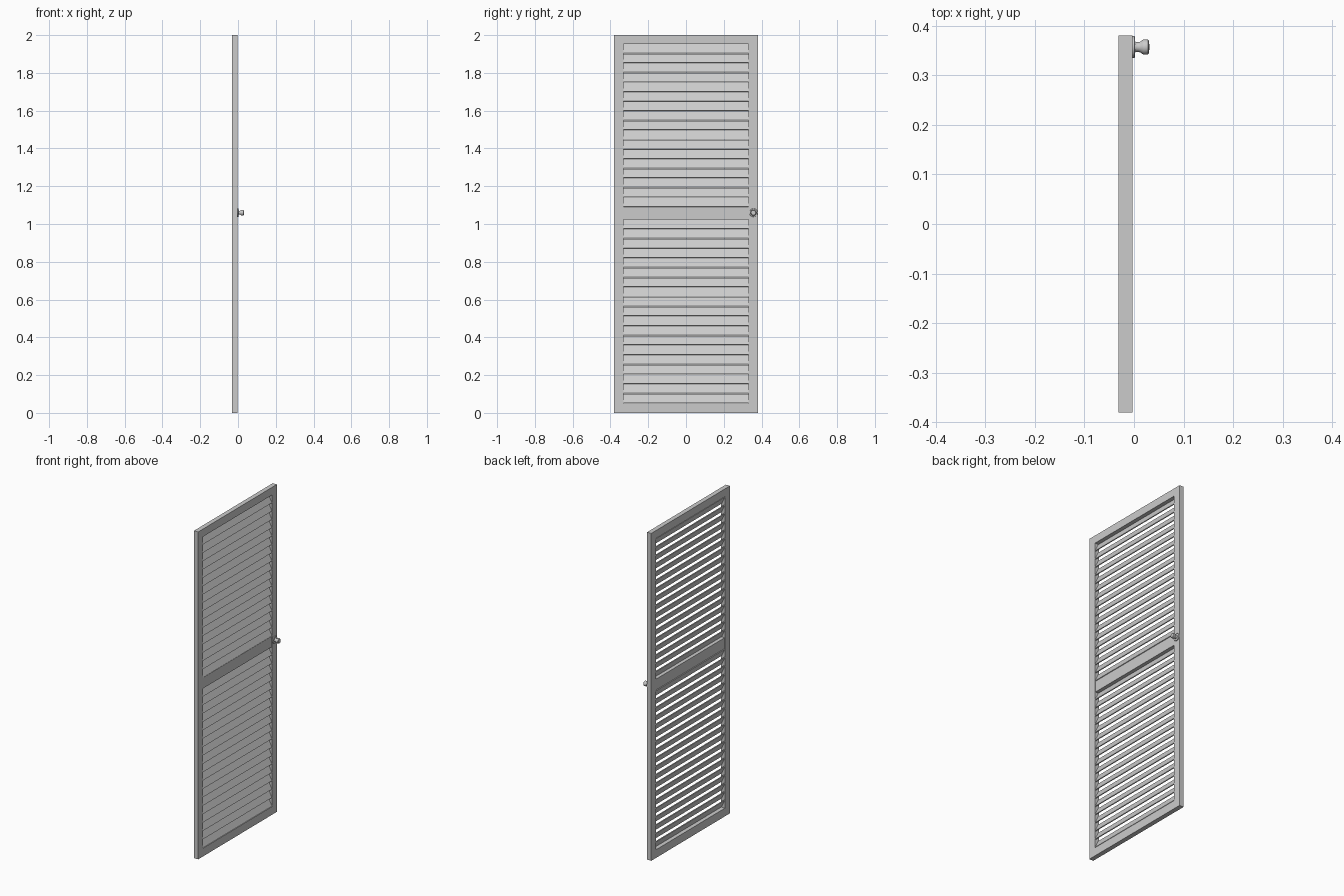
import bpy, bmesh, math
from mathutils import Matrix, Vector

if "Cube" in bpy.data.objects:
    bpy.data.objects.remove(bpy.data.objects["Cube"])

BACK, FRONT = -0.031, -0.003          # door thickness along x
MID_X = (BACK + FRONT) / 2
HALF_W, OPEN_W = 0.38, 0.332          # half widths of door and opening
Z_BOT, Z_TOP = 0.05, 1.953            # opening height
RAIL_LO, RAIL_HI = 1.024, 1.09        # middle rail


def new_object(name, bm):
    bmesh.ops.recalc_face_normals(bm, faces=bm.faces)
    mesh = bpy.data.meshes.new(name)
    bm.to_mesh(mesh)
    bm.free()
    ob = bpy.data.objects.new(name, mesh)
    bpy.context.collection.objects.link(ob)
    return ob


def box(name, size, loc, angle_y=0.0):
    bm = bmesh.new()
    bmesh.ops.create_cube(bm, size=1)
    bm.transform(Matrix.Rotation(angle_y, 4, 'Y') @ Matrix.Diagonal((*size, 1)))
    ob = new_object(name, bm)
    ob.location = loc
    return ob


def frame(name):
    # flat ring given thickness
    bm = bmesh.new()

    def loop(w, z0, z1):
        return [bm.verts.new((BACK, y, z)) for y, z in
                ((-w, z0), (w, z0), (w, z1), (-w, z1))]
    outer, inner = loop(HALF_W, 0, 2), loop(OPEN_W, Z_BOT, Z_TOP)
    for i in range(4):
        j = (i + 1) % 4
        bm.faces.new((outer[i], outer[j], inner[j], inner[i]))
    ext = bmesh.ops.extrude_face_region(bm, geom=bm.faces[:], use_keep_orig=True)
    verts = [g for g in ext['geom'] if isinstance(g, bmesh.types.BMVert)]
    bmesh.ops.translate(bm, verts=verts, vec=Vector((FRONT - BACK, 0, 0)))
    return new_object(name, bm)


def louvres(name, z0, z1, count):
    # one tilted slat repeated upward
    pitch = (z1 - z0) / count
    ob = box(name, (0.005, 2 * OPEN_W, 0.052), (MID_X, 0, z0 + pitch / 2),
             -math.radians(26))
    arr = ob.modifiers.new("repeat", 'ARRAY')
    arr.count = count
    arr.use_relative_offset = False
    arr.use_constant_offset = True
    arr.constant_offset_displace = (0, 0, pitch)
    return ob


def lathe(name, profile, loc, steps=32):
    # spin (radius, x) points around the x axis
    bm = bmesh.new()
    vs = [bm.verts.new((x, r, 0)) for r, x in profile]
    es = [bm.edges.new(p) for p in zip(vs, vs[1:])]
    bmesh.ops.spin(bm, geom=vs + es, cent=(0, 0, 0), axis=(1, 0, 0),
                   angle=2 * math.pi, steps=steps)
    bmesh.ops.remove_doubles(bm, verts=bm.verts, dist=1e-5)
    ob = new_object(name, bm)
    ob.location = loc
    bpy.ops.object.select_all(action='DESELECT')
    ob.select_set(True)
    bpy.context.view_layer.objects.active = ob
    bpy.ops.object.shade_smooth_by_angle(angle=math.radians(35))
    return ob


# Door frame and slightly recessed middle rail
frame("door_frame")
box("middle_rail", (FRONT - BACK - 0.005, 2 * OPEN_W, RAIL_HI - RAIL_LO),
    (MID_X, 0, (RAIL_LO + RAIL_HI) / 2))

# Louvre slats
louvres("upper_slats", RAIL_HI, Z_TOP, 17)
louvres("lower_slats", Z_BOT, RAIL_LO, 19)

# Knob and its round backing plate
knob_at = (FRONT, 0.357, 1.06)
lathe("knob_plate", [(0, 0), (0.022, 0), (0.022, 0.004), (0.021, 0.005), (0, 0.005)],
      knob_at)
lathe("door_knob", [(0, 0.004), (0.011, 0.004), (0.010, 0.008), (0.0098, 0.012),
                    (0.011, 0.016), (0.014, 0.020), (0.0152, 0.023),
                    (0.0155, 0.027), (0.0148, 0.031), (0.012, 0.0335), (0, 0.034)],
      knob_at)
